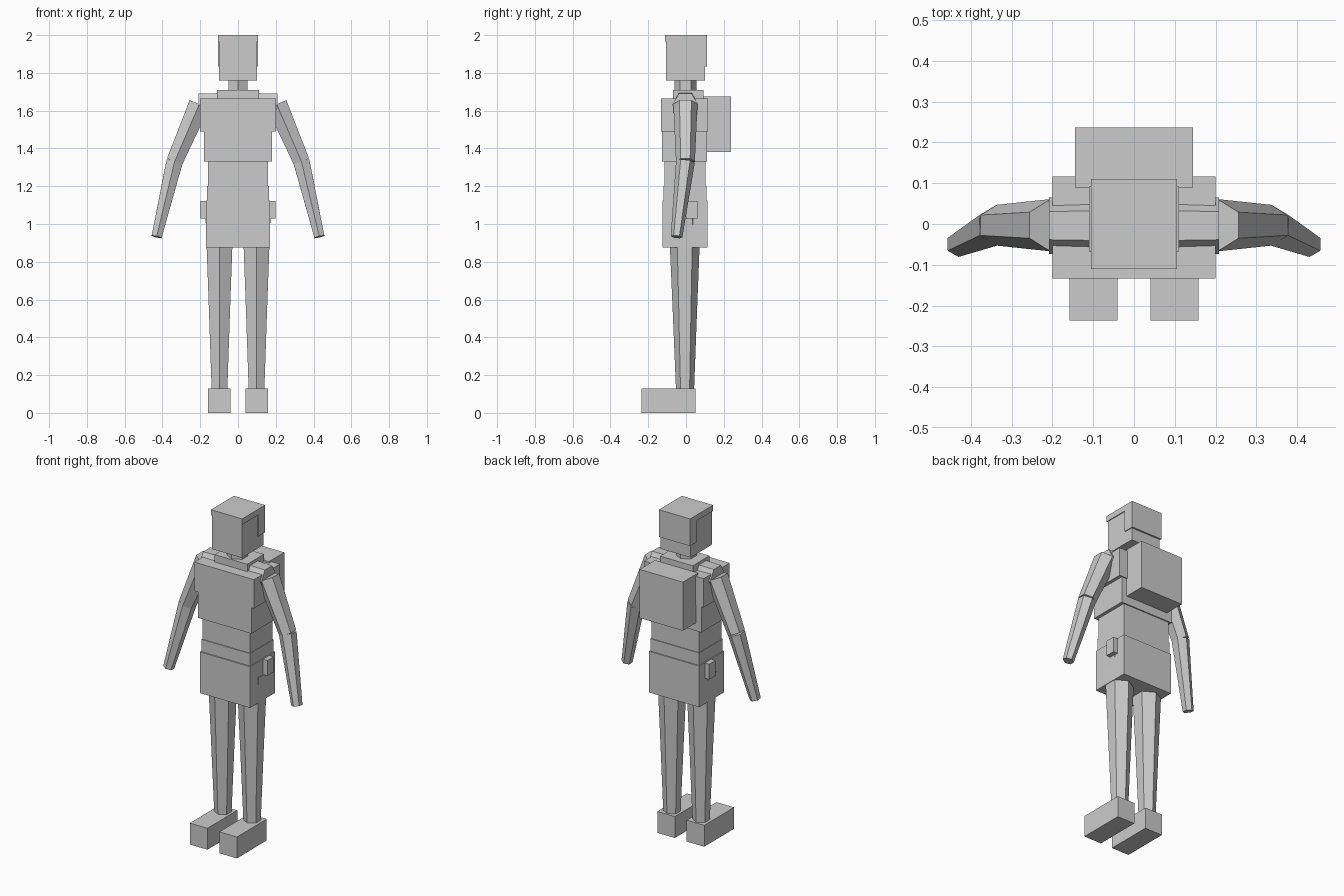
import bpy, bmesh, math
from mathutils import Vector

cube = bpy.data.objects.get("Cube")
if cube:
    bpy.data.objects.remove(cube, do_unlink=True)

GREY = (0.6, 0.6, 0.6, 1.0)
grey = bpy.data.materials.new("plain_grey")
grey.use_nodes = True
grey.diffuse_color = GREY
grey.node_tree.nodes["Principled BSDF"].inputs["Base Color"].default_value = GREY


def finish(name, bm):
    bmesh.ops.recalc_face_normals(bm, faces=bm.faces)
    mesh = bpy.data.meshes.new(name)
    bm.to_mesh(mesh)
    bm.free()
    mesh.materials.append(grey)
    obj = bpy.data.objects.new(name, mesh)
    bpy.context.collection.objects.link(obj)
    return obj


def box(name, x, y, z):
    """Box spanning the given (low, high) ranges."""
    bm = bmesh.new()
    bmesh.ops.create_cube(bm, size=1)
    for v in bm.verts:
        v.co = [r[0] if c < 0 else r[1] for c, r in zip(v.co, (x, y, z))]
    return finish(name, bm)


def limb(name, start, end, r1, r2):
    """Tapered six-sided prism with corners pointing to the front and back."""
    a, b = Vector(start), Vector(end)
    axis = (b - a).normalized()
    front = Vector((0, 1, 0))
    front = (front - axis * front.dot(axis)).normalized()
    side = axis.cross(front)
    bm = bmesh.new()
    rings = []
    for centre, r in ((a, r1), (b, r2)):
        angles = [math.tau * i / 6 for i in range(6)]
        rings.append([bm.verts.new(centre + (front * math.cos(t) + side * math.sin(t)) * r)
                      for t in angles])
    low, high = rings
    bm.faces.new(low)
    bm.faces.new(high)
    for i in range(6):
        j = (i + 1) % 6
        bm.faces.new((low[i], low[j], high[j], high[i]))
    return finish(name, bm)


def wide(w):
    return (-w, w)


# Head with hair
box("head", wide(0.10), (-0.105, 0.10), (1.76, 1.98))
box("hair_top", wide(0.105), wide(0.11), (1.965, 2.0))
box("hair_back", wide(0.105), (0.045, 0.11), (1.835, 1.97))

# Neck and collar
limb("neck", (0, -0.003, 1.66), (0, -0.003, 1.80), 0.058, 0.058)
box("collar", wide(0.11), (-0.068, 0.092), (1.64, 1.71))

# Torso
box("chest", wide(0.20), (-0.133, 0.116), (1.49, 1.665))
box("ribs", wide(0.18), (-0.128, 0.11), (1.33, 1.50))
box("belly", wide(0.16), (-0.113, 0.103), (1.19, 1.34))
box("belt", wide(0.163), (-0.118, 0.108), (1.12, 1.20))
box("pelvis", wide(0.169), (-0.125, 0.115), (0.875, 1.125))
box("backpack", wide(0.145), (0.09, 0.237), (1.38, 1.675))

# Limbs, pouches and feet on both sides
for side, s in (("left", 1), ("right", -1)):
    elbow = (s * 0.336, -0.003, 1.33)
    knee = (s * 0.098, -0.006, 0.58)
    limb(side + "_shoulder", (s * 0.05, -0.004, 1.63), (s * 0.208, -0.004, 1.63), 0.074, 0.069)
    limb(side + "_upper_arm", (s * 0.205, -0.003, 1.634), elbow, 0.064, 0.05)
    limb(side + "_forearm", elbow, (s * 0.431, -0.05, 0.932), 0.05, 0.031)
    limb(side + "_thigh", (s * 0.098, -0.007, 1.03), knee, 0.085, 0.066)
    limb(side + "_shin", knee, (s * 0.098, -0.005, 0.10), 0.066, 0.047)
    box(side + "_foot", sorted((s * 0.04, s * 0.158)), (-0.236, 0.05), (0, 0.13))
    box(side + "_pouch", sorted((s * 0.15, s * 0.198)), (0.0, 0.06), (1.03, 1.123))
